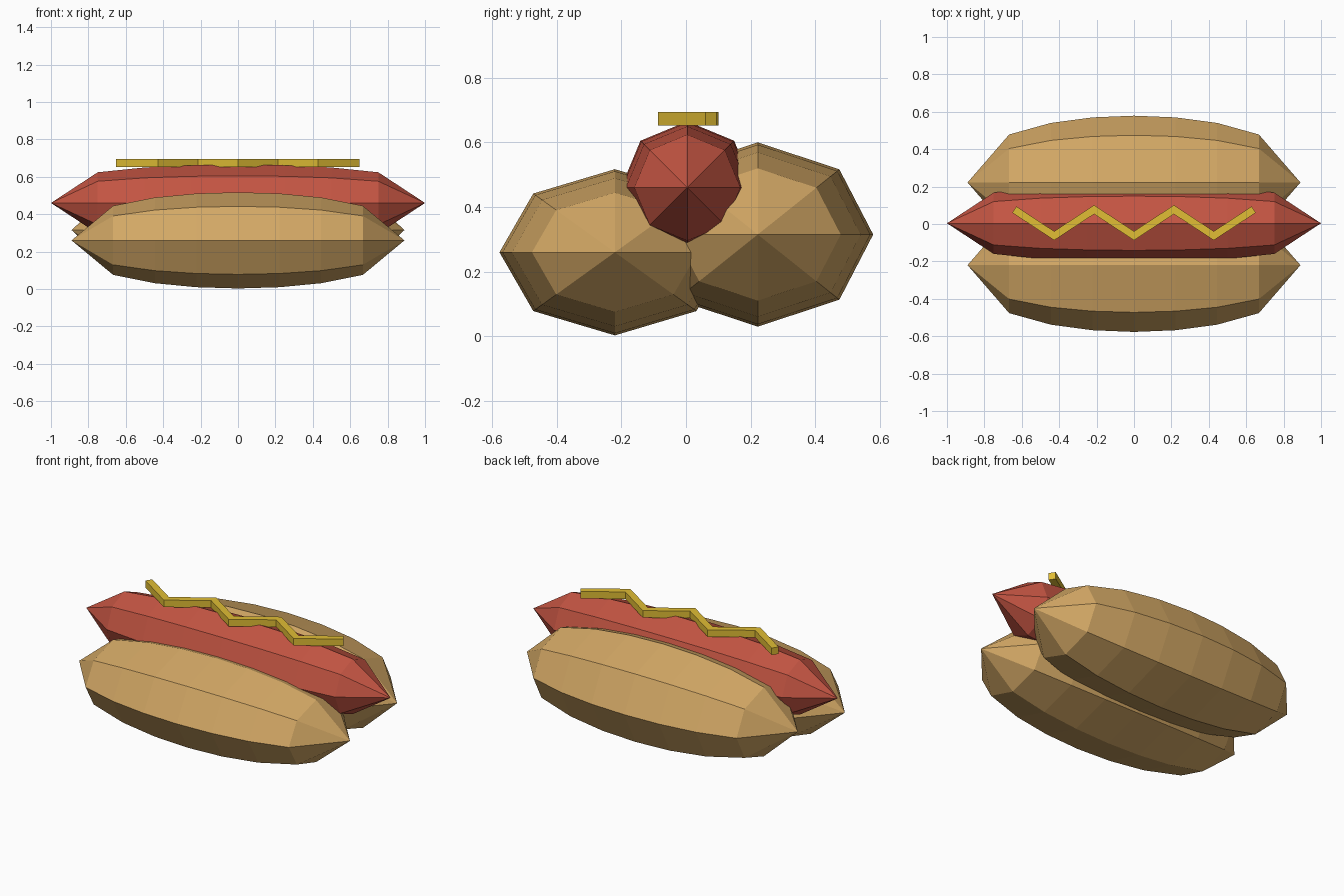
import bpy, bmesh
from math import cos, sin, pi
from mathutils import Vector

if "Cube" in bpy.data.objects:
    bpy.data.objects.remove(bpy.data.objects["Cube"])


def material(name, rgb):
    m = bpy.data.materials.new(name)
    m.diffuse_color = (*rgb, 1)
    m.use_nodes = True
    m.node_tree.nodes["Principled BSDF"].inputs["Base Color"].default_value = m.diffuse_color
    return m


def finish(name, bm, mat):
    bmesh.ops.recalc_face_normals(bm, faces=bm.faces)
    mesh = bpy.data.meshes.new(name)
    bm.to_mesh(mesh)
    bm.free()
    mesh.materials.append(mat)
    ob = bpy.data.objects.new(name, mesh)
    bpy.context.collection.objects.link(ob)
    return ob


def pointed_loaf(name, half, y, z, ry, rz, power, mat, sides=8):
    """Eight-sided loaf along x: rounded rings closed by a point at each end."""
    bm = bmesh.new()
    rings = []
    for i in range(-3, 4):
        t = i / 4
        s = (1 - t * t) ** power
        rings.append([bm.verts.new((t * half,
                                    y + ry * s * cos(2 * pi * k / sides),
                                    z + rz * s * sin(2 * pi * k / sides)))
                      for k in range(sides)])
    for a, b in zip(rings, rings[1:]):
        for k in range(sides):
            n = (k + 1) % sides
            bm.faces.new((a[k], a[n], b[n], b[k]))
    for x, ring in ((-half, rings[0]), (half, rings[-1])):
        tip = bm.verts.new((x, y, z))
        for k in range(sides):
            bm.faces.new((tip, ring[k], ring[(k + 1) % sides]))
    return finish(name, bm, mat)


bread = material("bread", (0.65, 0.39, 0.13))
meat = material("meat", (0.55, 0.09, 0.055))
yellow = material("yellow", (0.75, 0.51, 0.035))

# Bun halves and sausage
pointed_loaf("front_bun", 0.89, -0.22, 0.26, 0.357, 0.257, 0.4, bread)
pointed_loaf("back_bun", 0.89, 0.222, 0.315, 0.357, 0.285, 0.4, bread)
pointed_loaf("sausage", 1.0, 0.004, 0.46, 0.205, 0.205, 0.27, meat)

# Mustard: square strip swept along a zigzag with mitred corners
path = [Vector((-0.64 + 0.2133 * i, 0.077 if i % 2 == 0 else -0.063, 0.673))
        for i in range(7)]
half_w, half_h = 0.02, 0.021
bm = bmesh.new()
sections = []
for i, p in enumerate(path):
    d_in = (p - path[max(i - 1, 0)]).normalized()
    d_out = (path[min(i + 1, 6)] - p).normalized()
    d = (d_in + d_out).normalized()
    side = Vector((-d.y, d.x, 0))
    seg = d_out if i < 6 else d_in
    side *= half_w / d.dot(seg)
    up = Vector((0, 0, half_h))
    sections.append([bm.verts.new(p + v) for v in
                     (side + up, -side + up, -side - up, side - up)])
for a, b in zip(sections, sections[1:]):
    for k in range(4):
        n = (k + 1) % 4
        bm.faces.new((a[k], a[n], b[n], b[k]))
bm.faces.new(sections[0])
bm.faces.new(sections[-1])
finish("mustard", bm, yellow)
